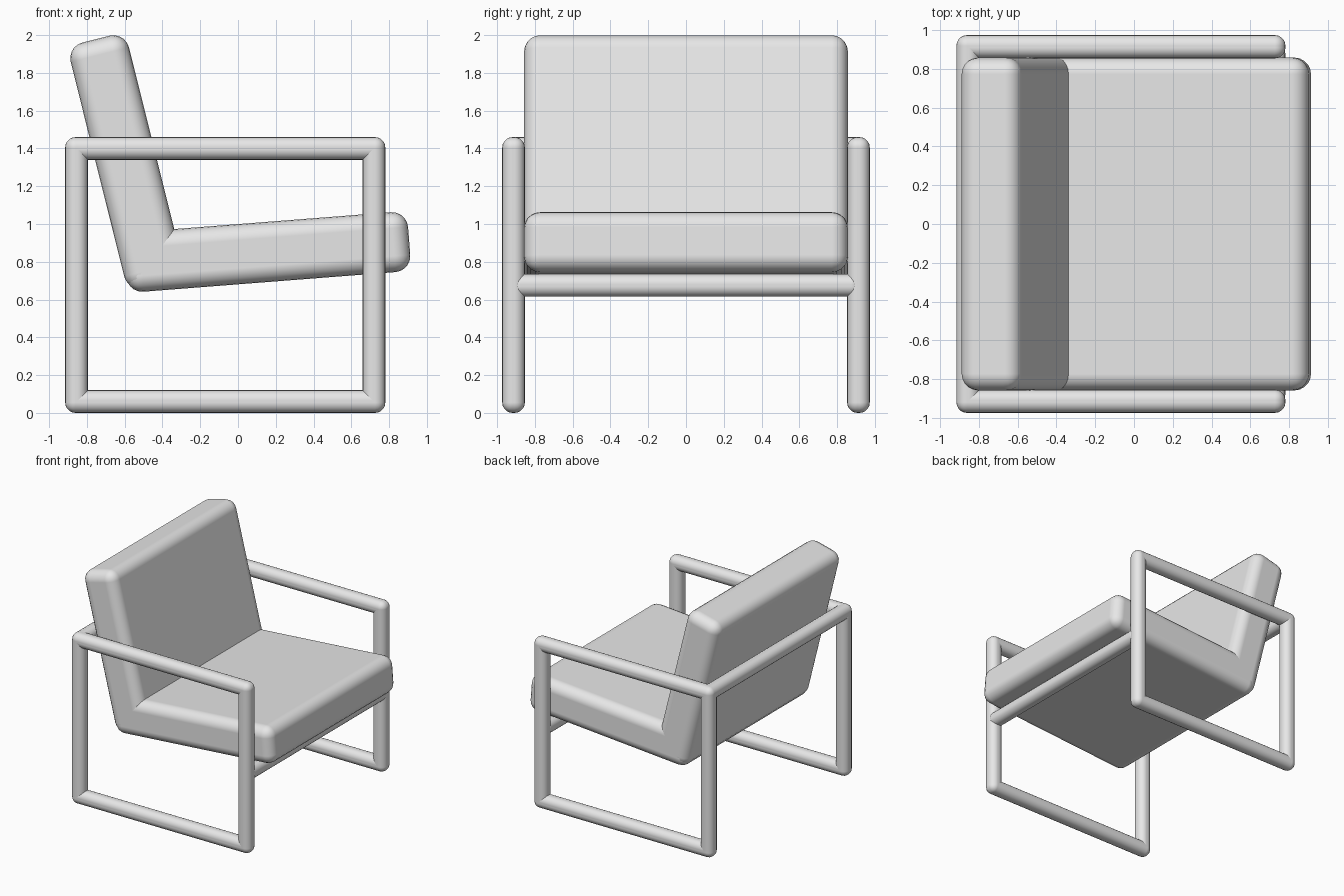
import bpy
from math import radians
from mathutils import Matrix, Vector

cube = bpy.data.objects.get("Cube")
if cube:
    bpy.data.objects.remove(cube, do_unlink=True)

# One plain grey for the whole chair
grey = bpy.data.materials.new("light_grey")
grey.use_nodes = True
grey.diffuse_color = (0.8, 0.8, 0.8, 1)
grey.node_tree.nodes["Principled BSDF"].inputs["Base Color"].default_value = (0.8, 0.8, 0.8, 1)


def soft_box(name, low, high, radius, segments, placement=Matrix()):
    """Box between two corners, with rounded edges, moved by a placement matrix."""
    low, high = Vector(low), Vector(high)
    bpy.ops.mesh.primitive_cube_add(size=1)
    box = bpy.context.object
    box.name = name
    box.data.transform(Matrix.Translation((low + high) / 2) @ Matrix.Diagonal((high - low).to_4d()))
    box.data.transform(placement)
    box.data.materials.append(grey)
    box.data.polygons.foreach_set("use_smooth", [True] * len(box.data.polygons))
    bevel = box.modifiers.new("rounding", "BEVEL")
    bevel.width = radius
    bevel.segments = segments
    bevel.harden_normals = True
    return box


# Overall frame sizes
BAR = 0.12
BACK, FRONT = -0.915, 0.78
SIDE, TOP = 0.973, 1.46
ROUND = 0.055


def bar(name, low, high):
    return soft_box(name, low, high, ROUND, 5)


# Two rectangular side frames
for side, outer in (("near", -SIDE), ("far", SIDE)):
    inner = outer - BAR if outer > 0 else outer + BAR
    y0, y1 = sorted((outer, inner))
    bar(side + "_floor_rail", (BACK, y0, 0), (FRONT, y1, BAR))
    bar(side + "_armrest", (BACK, y0, TOP - BAR), (FRONT, y1, TOP))
    bar(side + "_back_post", (BACK, y0, 0), (BACK + BAR, y1, TOP))
    bar(side + "_front_post", (FRONT - BAR, y0, 0), (FRONT, y1, TOP))

# Cross bars joining the side frames
bar("back_cross_bar", (BACK, -SIDE, TOP - BAR), (BACK + BAR, SIDE, TOP))
bar("seat_cross_bar", (FRONT - BAR, -0.93, 0.615), (FRONT, 0.93, 0.735))

# Thick cushions, both tilted about the lower rear corner
HALF, THICK, SOFT = 0.857, 0.318, 0.085


def tilt(x, z, degrees):
    return Matrix.Translation((x, 0, z)) @ Matrix.Rotation(radians(-degrees), 4, "Y")


soft_box("seat_cushion", (0, -HALF, 0), (1.508, HALF, THICK), SOFT, 5, tilt(-0.585, 0.635, 4.45))
soft_box("back_cushion", (0, -HALF, 0), (THICK, HALF, 1.34), SOFT, 5, tilt(-0.582, 0.64, 14))
